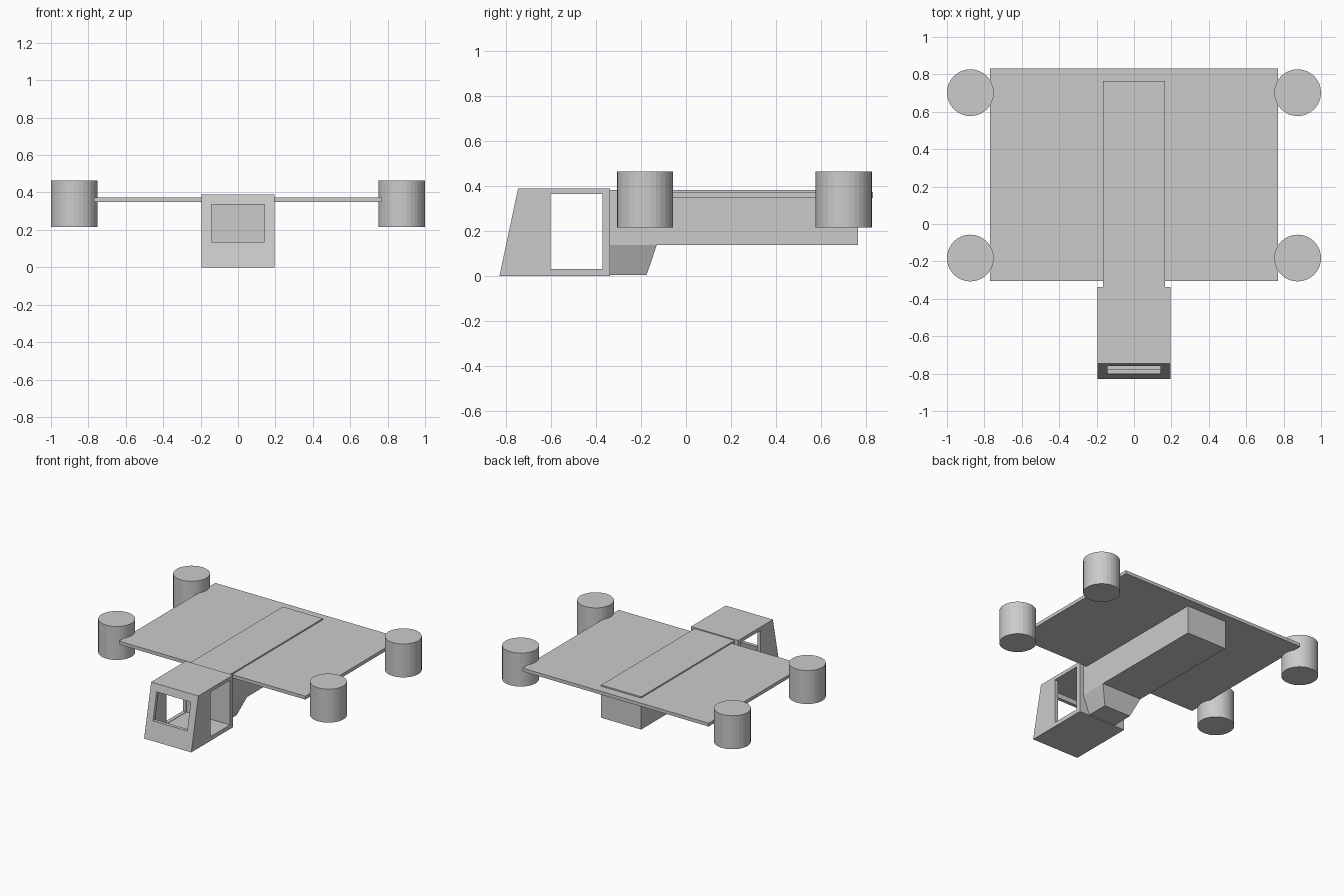
import bpy, bmesh

if "Cube" in bpy.data.objects:
    bpy.data.objects.remove(bpy.data.objects["Cube"])


def mesh_object(name, bm):
    bmesh.ops.recalc_face_normals(bm, faces=bm.faces)
    mesh = bpy.data.meshes.new(name)
    bm.to_mesh(mesh)
    bm.free()
    ob = bpy.data.objects.new(name, mesh)
    bpy.context.collection.objects.link(ob)
    return ob


def prism(name, profile, half):
    """Extrude a (y, z) side profile symmetrically across x."""
    bm = bmesh.new()
    face = bm.faces.new([bm.verts.new((-half, y, z)) for y, z in profile])
    ext = bmesh.ops.extrude_face_region(bm, geom=[face])
    moved = [g for g in ext["geom"] if isinstance(g, bmesh.types.BMVert)]
    bmesh.ops.translate(bm, verts=moved, vec=(2 * half, 0, 0))
    return mesh_object(name, bm)


def box(name, half, y0, y1, z0, z1):
    return prism(name, [(y0, z0), (y1, z0), (y1, z1), (y0, z1)], half)


def cut(target, cutter):
    mod = target.modifiers.new("cut", 'BOOLEAN')
    mod.operation = 'DIFFERENCE'
    mod.solver = 'EXACT'
    mod.object = cutter
    cutter.hide_render = True
    bpy.context.view_layer.objects.active = target
    bpy.ops.object.modifier_apply(modifier=mod.name)
    bpy.data.objects.remove(cutter)


# Hollow cab with a sloping front, side openings and a windscreen opening
cab = prism("cab", [(-0.83, 0), (-0.337, 0), (-0.337, 0.39), (-0.747, 0.39)], 0.195)
cut(cab, prism("cab_cavity", [(-0.798, 0.028), (-0.368, 0.028),
                              (-0.368, 0.367), (-0.727, 0.367)], 0.168))
cut(cab, box("side_opening", 0.3, -0.602, -0.372, 0.031, 0.364))
cut(cab, box("front_opening", 0.141, -0.95, -0.68, 0.135, 0.335))

# Long central hull
box("hull", 0.165, -0.337, 0.765, 0.138, 0.383)

# Tapered belly block behind the cab
belly = prism("belly", [(-0.337, 0.005), (-0.175, 0.005),
                        (-0.13, 0.138), (-0.337, 0.138)], 0.165)
for v in belly.data.vertices:
    if v.co.z < 0.1:
        v.co.x *= 0.67

# Flat wing plate
box("wing_plate", 0.77, -0.305, 0.832, 0.348, 0.373)

# Four upright thruster drums
for side, x in (("left", -0.875), ("right", 0.875)):
    for end, y in (("front", -0.182), ("back", 0.702)):
        bpy.ops.mesh.primitive_cylinder_add(vertices=32, radius=0.125, depth=0.25,
                                            location=(x, y, 0.34))
        bpy.context.object.name = f"thruster_{end}_{side}"
